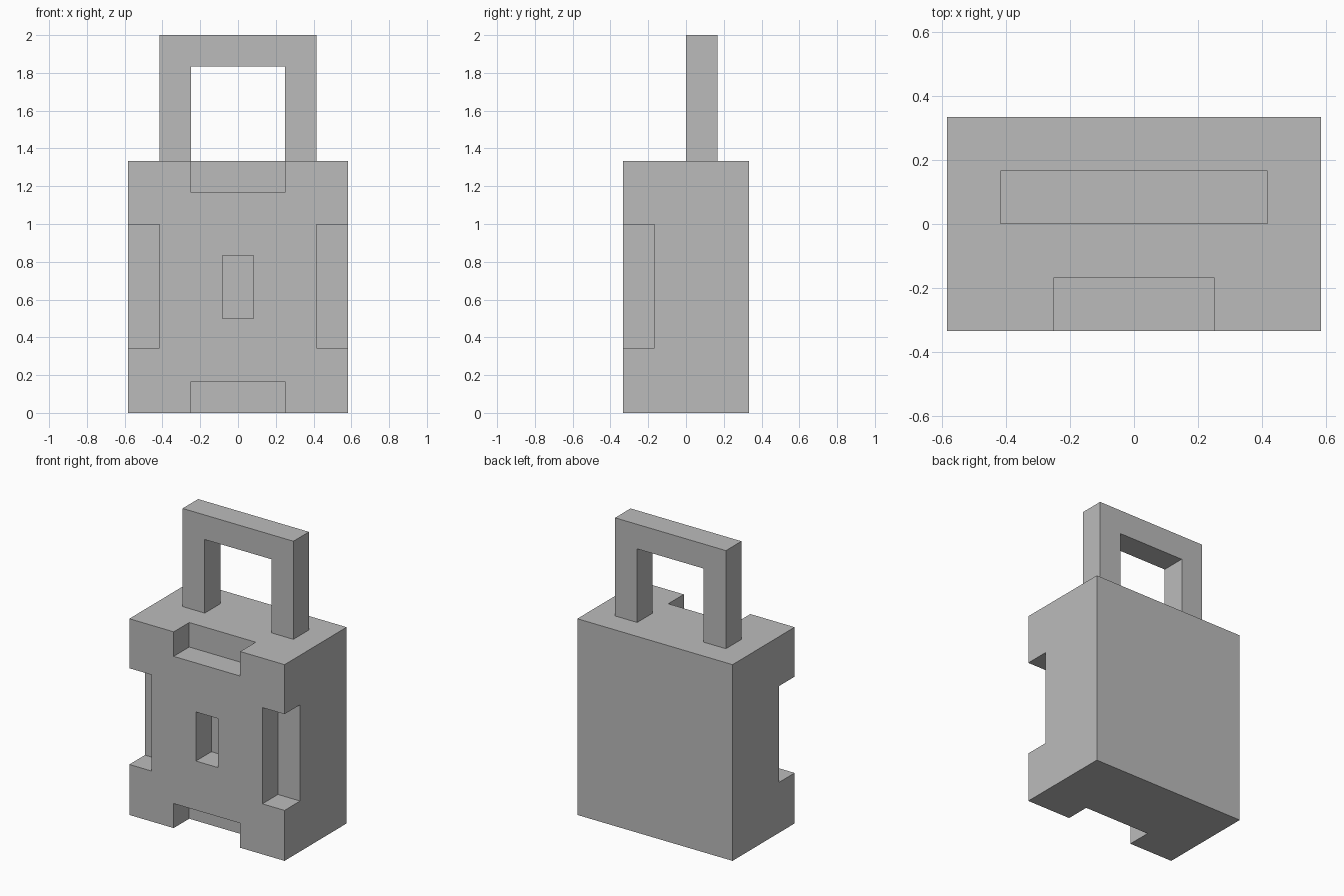
import bpy
import bmesh
from mathutils import Matrix, Vector

default = bpy.data.objects.get("Cube")
if default:
    bpy.data.objects.remove(default, do_unlink=True)

U = 1 / 6       # module the whole padlock is built on
OVER = 0.05     # how far cutters poke out of the body

grey = bpy.data.materials.new("grey")
grey.diffuse_color = (0.5, 0.5, 0.5, 1)
grey.use_nodes = True
grey.node_tree.nodes["Principled BSDF"].inputs["Base Color"].default_value = (0.5, 0.5, 0.5, 1)


def add_box(bm, x, y, z):
    """Add a box spanning the given (min, max) ranges."""
    lo, hi = Vector((x[0], y[0], z[0])), Vector((x[1], y[1], z[1]))
    size = Matrix.Diagonal((*(hi - lo), 1))
    bmesh.ops.create_cube(bm, size=1, matrix=Matrix.Translation((lo + hi) / 2) @ size)


def finish(bm, name):
    """Turn a bmesh into a named grey object."""
    bmesh.ops.recalc_face_normals(bm, faces=bm.faces)
    mesh = bpy.data.meshes.new(name)
    bm.to_mesh(mesh)
    bm.free()
    mesh.materials.append(grey)
    obj = bpy.data.objects.new(name, mesh)
    bpy.context.collection.objects.link(obj)
    return obj


# Lock body
W, D, H = 3.5 * U, 2 * U, 8 * U
bm = bmesh.new()
add_box(bm, (-W, W), (-D, D), (0, H))
body = finish(bm, "lock_body")

# Recesses in the front: top, bottom, both sides and the keyhole
bm = bmesh.new()
depth = (-D - OVER, -D + U)
add_box(bm, (-1.5 * U, 1.5 * U), depth, (H - U, H + OVER))
add_box(bm, (-1.5 * U, 1.5 * U), depth, (-OVER, U))
add_box(bm, (W - U, W + OVER), depth, (0.343, 0.997))
add_box(bm, (-W - OVER, U - W), depth, (0.343, 0.997))
add_box(bm, (-U / 2, U / 2), depth, (3 * U, 5 * U))
cutter = finish(bm, "recess_cutter")
cutter.hide_render = True

cut = body.modifiers.new("recesses", "BOOLEAN")
cut.operation = "DIFFERENCE"
cut.solver = "EXACT"
cut.object = cutter
bpy.context.view_layer.objects.active = body
bpy.ops.object.modifier_apply(modifier=cut.name)
bpy.data.objects.remove(cutter, do_unlink=True)

# Shackle: square arch profile, extruded backwards
half = [(1.5 * U, H), (2.5 * U, H), (2.5 * U, 2.0), (1.5 * U, 2.0 - U)]
outer, top, inner = half[1], half[2], half[3]
profile = [half[0], outer, top, (-top[0], top[1]), (-outer[0], outer[1]),
           (-half[0][0], H), (-inner[0], inner[1]), inner]
bm = bmesh.new()
face = bm.faces.new([bm.verts.new((x, 0, z)) for x, z in profile])
result = bmesh.ops.extrude_face_region(bm, geom=[face], use_keep_orig=True)
moved = [v for v in result["geom"] if isinstance(v, bmesh.types.BMVert)]
bmesh.ops.translate(bm, verts=moved, vec=(0, U, 0))
finish(bm, "shackle")
